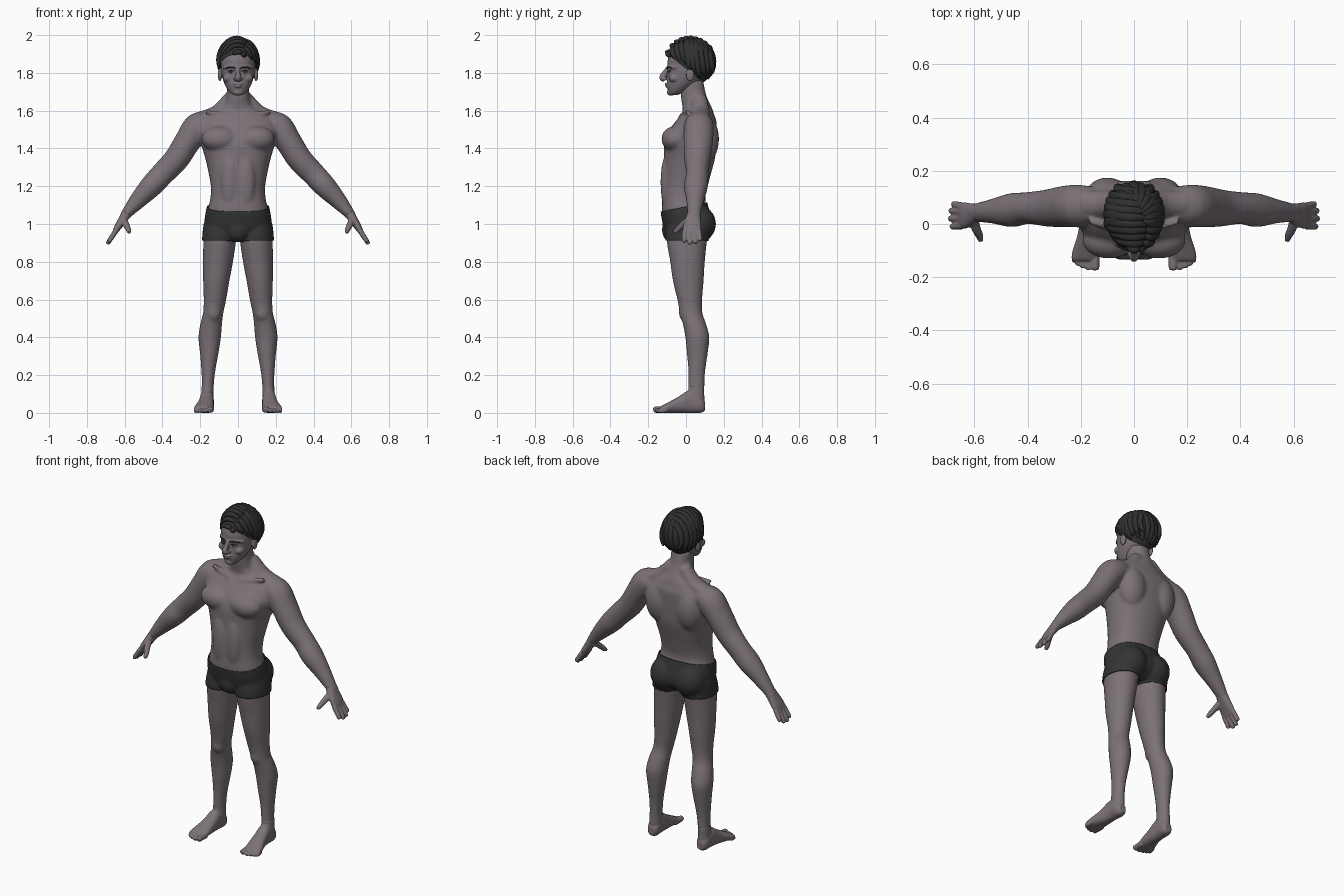
import bpy, bmesh, math, random
from mathutils import Vector, Matrix

random.seed(4)
cube = bpy.data.objects.get("Cube")
if cube:
    bpy.data.objects.remove(cube)
X, Y, Z = Vector((1, 0, 0)), Vector((0, 1, 0)), Vector((0, 0, 1))
SIDES = (1, -1)


def material(name, r, g, b):
    m = bpy.data.materials.new(name)
    m.use_nodes = True
    m.diffuse_color = (r, g, b, 1)
    m.node_tree.nodes["Principled BSDF"].inputs["Base Color"].default_value = (r, g, b, 1)
    return m


skin = material("skin", 0.2, 0.168, 0.188)
cloth = material("dark cloth", 0.033, 0.034, 0.034)
hair_mat = material("dark hair", 0.028, 0.03, 0.029)
eye_mat = material("eye grey", 0.25, 0.24, 0.25)


def spline(pts, sub=4):
    """Catmull-Rom through tuples of position and radii."""
    pts = [Vector(p) for p in pts]
    out = []
    for i in range(len(pts) - 1):
        p1, p2 = pts[i], pts[i + 1]
        p0 = pts[i - 1] if i else p1
        p3 = pts[i + 2] if i + 2 < len(pts) else p2
        for j in range(sub):
            t = j / sub
            out.append(0.5 * (2 * p1 + (p2 - p0) * t + (2 * p0 - 5 * p1 + 4 * p2 - p3) * t ** 2
                              + (3 * p1 - p0 - 3 * p2 + p3) * t ** 3))
    return out + [pts[-1]]


def loft(bm, pts, hint=X, normal=None, n=2.0, s=1, segs=24):
    """Skin rings (x, y, z, radius along hint, other radius)."""
    rows = spline([(p[0] * s, *p[1:]) for p in pts])
    pos = [Vector(r[:3]) for r in rows]
    rings = []
    for i, r in enumerate(rows):
        t = normal or (pos[min(i + 1, len(pos) - 1)] - pos[max(i - 1, 0)]).normalized()
        u = (hint - t * hint.dot(t)).normalized()
        v = t.cross(u)
        ring = []
        for k in range(segs):
            a = math.tau * k / segs
            c, d = math.cos(a), math.sin(a)
            c = math.copysign(abs(c) ** (2 / n), c)
            d = math.copysign(abs(d) ** (2 / n), d)
            ring.append(bm.verts.new(pos[i] + u * c * r[3] + v * d * r[4]))
        rings.append(ring)
    for a, b in zip(rings, rings[1:]):
        for k in range(segs):
            bm.faces.new((a[k], a[(k + 1) % segs], b[(k + 1) % segs], b[k]))
    bm.faces.new(rings[0][::-1])
    bm.faces.new(rings[-1])


def blob(bm, centre, radii, s=1):
    m = Matrix.Translation((centre[0] * s, *centre[1:])) @ Matrix.Diagonal((*radii, 1))
    bmesh.ops.create_uvsphere(bm, u_segments=24, v_segments=16, radius=1, matrix=m)


def finish(name, bm, mat, voxel=0, smooth=8):
    """Make the object; with a voxel size, fuse and soften its pieces."""
    bmesh.ops.recalc_face_normals(bm, faces=bm.faces[:])
    me = bpy.data.meshes.new(name)
    bm.to_mesh(me)
    bm.free()
    ob = bpy.data.objects.new(name, me)
    bpy.context.collection.objects.link(ob)
    if voxel:
        rm = ob.modifiers.new("fuse", 'REMESH')
        rm.mode, rm.voxel_size = 'VOXEL', voxel
        sm = ob.modifiers.new("soften", 'SMOOTH')
        sm.factor, sm.iterations = 0.5, smooth
        dg = bpy.context.evaluated_depsgraph_get()
        me = bpy.data.meshes.new_from_object(ob.evaluated_get(dg), depsgraph=dg)
        ob.modifiers.clear()
        ob.data = me
        for v in me.vertices:
            v.co.z = max(v.co.z, 0)
    me.materials.clear()
    me.materials.append(mat)
    me.shade_smooth()
    return ob


# Body: torso, arms and legs fused into one skin
bm = bmesh.new()
torso = [(.93, .01, .08, .07), (.96, .01, .15, .11), (1.0, .01, .17, .125), (1.07, -.005, .162, .122),
         (1.13, -.012, .147, .114), (1.2, -.005, .144, .12), (1.28, .008, .158, .128),
         (1.35, .018, .174, .136), (1.42, .022, .195, .138), (1.48, .032, .212, .13),
         (1.54, .052, .2, .11), (1.575, .06, .165, .09), (1.6, .063, .12, .08),
         (1.63, .055, .076, .075), (1.68, .04, .061, .068), (1.76, .03, .058, .06)]
loft(bm, [(0, y, z, a, b) for z, y, a, b in torso], X, Z, 2.3, segs=40)
blob(bm, (0, -.075, .97), (.06, .045, .06))
leg = [(.09, .02, 1.0, .085, .11), (.096, .005, .92, .087, .108), (.106, .008, .8, .08, .092),
       (.115, .012, .7, .07, .082), (.122, .02, .6, .06, .066), (.131, .027, .53, .054, .06),
       (.142, .045, .47, .058, .062), (.15, .06, .4, .06, .064), (.152, .06, .32, .05, .056),
       (.157, .057, .22, .037, .045), (.16, .055, .14, .032, .043), (.163, .055, .05, .034, .044)]
arm = [(.15, .07, 1.535, .07, .055), (.21, .068, 1.515, .08, .077), (.265, .065, 1.44, .078, .07),
       (.325, .06, 1.345, .07, .067), (.4, .06, 1.265, .06, .063), (.46, .052, 1.2, .064, .06),
       (.53, .048, 1.125, .047, .046), (.59, .043, 1.055, .036, .029), (.61, .04, 1.03, .034, .024)]
for s in SIDES:
    loft(bm, leg, X, Z, s=s)
    loft(bm, arm, Y, s=s)
    loft(bm, [(.04, .07, 1.67, .04, .035), (.11, .075, 1.59, .05, .04), (.2, .075, 1.555, .05, .04)], Y, s=s)
    loft(bm, [(.03, -.03, 1.57, .012, .012), (.17, .01, 1.595, .012, .012)], Z, s=s)
    blob(bm, (.095, -.06, 1.45), (.1, .07, .068), s)      # chest
    blob(bm, (.1, .1, 1.45), (.085, .075, .13), s)        # shoulder blade
    blob(bm, (.042, -.1, 1.22), (.05, .035, .15), s)      # stomach
    blob(bm, (.08, .065, 1.0), (.085, .086, .09), s)      # seat
    blob(bm, (.128, -.01, .53), (.035, .028, .045), s)    # knee
body = finish("body", bm, skin, .0075, 12)

# Swim trunks: the hip band of the body, trimmed and thickened
bm = bmesh.new()
bm.from_mesh(body.data)
for co, no, up in (((0, -.13, 1.065), (0, -.2, 1), True), ((0, 0, .912), Z, False)):
    bmesh.ops.bisect_plane(bm, geom=bm.verts[:] + bm.edges[:] + bm.faces[:], plane_co=co,
                           plane_no=no, clear_outer=up, clear_inner=not up)
bmesh.ops.delete(bm, geom=[v for v in bm.verts if abs(v.co.x) > .3], context='VERTS')
bm.normal_update()
for v, shift in [(v, v.normal * .002) for v in bm.verts]:
    v.co += shift
trunks = finish("trunks", bm, cloth)
solid = trunks.modifiers.new("thickness", 'SOLIDIFY')
solid.thickness, solid.offset = .006, 1

# Hands and feet
palm = [(.59, .043, 1.055, .034, .027), (.612, .036, 1.02, .042, .023),
        (.635, .032, .985, .049, .019), (.653, .03, .953, .046, .013)]
thumb = [(.605, .018, 1.025, .02, .018), (.592, -.02, .995, .017, .016),
         (.58, -.045, .97, .014, .014), (.575, -.064, .955, .009, .009)]
fingers = [(-.006, -.01, .076), (.02, .02, .088), (.045, .05, .084), (.067, .075, .066)]
foot = [(.163, .1, .035, .02, .025), (.163, .075, .045, .035, .045), (.165, .02, .06, .037, .06),
        (.17, -.04, .043, .042, .043), (.178, -.09, .029, .05, .029), (.184, -.125, .02, .051, .02),
        (.186, -.138, .016, .044, .015)]
toes = [(.147, -.172, .017), (.172, -.172, .012), (.192, -.165, .012), (.21, -.156, .011), (.224, -.144, .01)]
for s, side in zip(SIDES, ("left", "right")):
    bm = bmesh.new()
    loft(bm, palm, Y, n=2.4, s=s)
    loft(bm, thumb, X, s=s)
    for y0, y1, length in fingers:
        base, way = Vector((.645, y0, .967)), Vector((.54, 0, -.84)) * length
        way.y = y1 - y0
        loft(bm, [(*(base + way * t), r, r) for t, r in ((0, .014), (.5, .0135), (.9, .012), (1, .007))], Y, s=s)
    finish(side + "_hand", bm, skin, .004, 4)
    bm = bmesh.new()
    loft(bm, foot, X, -Y, 2.3, s)
    loft(bm, [(.161, .055, .14, .032, .042), (.163, .052, .04, .035, .045)], X, Z, s=s)
    for x, tip, r in toes:
        loft(bm, [(x - .003, -.1, .018, r, r), (x, tip + .025, r, r, r), (x, tip + .006, r, r, r * .9),
                  (x, tip, r * .9, r * .6, r * .5)], X, s=s)
    finish(side + "_foot", bm, skin, .004, 5)

# Head with nose, lips, brow, cheeks and ears
bm = bmesh.new()
skull = [(1.683, -.068, .024, .022), (1.7, -.05, .047, .045), (1.735, -.026, .069, .076),
         (1.78, -.004, .084, .095), (1.83, .012, .091, .111), (1.88, .017, .09, .111),
         (1.94, .02, .072, .085), (1.975, .02, .03, .04)]
loft(bm, [(0, y, z, a, b) for z, y, a, b in skull], X, Z, 2.1, segs=32)
loft(bm, [(0, -.095, 1.825, .01, .012), (0, -.112, 1.797, .012, .016),
          (0, -.126, 1.774, .017, .016), (0, -.112, 1.76, .015, .01)], X)
blob(bm, (0, -.1, 1.741), (.025, .012, .006))
blob(bm, (0, -.099, 1.729), (.021, .012, .007))
blob(bm, (0, -.08, 1.697), (.027, .021, .018))
for s in SIDES:
    blob(bm, (.053, -.06, 1.772), (.027, .03, .024), s)
    blob(bm, (.096, .022, 1.79), (.011, .022, .034), s)
    blob(bm, (.015, -.112, 1.768), (.009, .014, .008), s)
    loft(bm, [(0, -.09, 1.829, .013, .013), (.04, -.08, 1.832, .013, .013), (.075, -.05, 1.825, .01, .01)], Z, s=s)
head = finish("head", bm, skin, .0035, 4)
bpy.context.view_layer.update()


def face_y(x, z):
    hit, loc, _, _ = head.ray_cast(Vector((x, -1, z)), Y)
    return loc.y if hit else -.085


# Eyes, lashes and eyebrows laid on the face
eyes, dark = bmesh.new(), bmesh.new()
for s in SIDES:
    y = face_y(.036 * s, 1.804)
    blob(eyes, (.036, y, 1.804), (.015, .004, .006), s)
    blob(dark, (.036, y - .002, 1.804), (.006, .004, .006), s)
    for z, arch, r, x0, x1 in ((1.809, .003, .0025, .02, .053), (1.824, .007, .004, .014, .064)):
        xs = [x0 + (x1 - x0) * i / 4 for i in range(5)]
        loft(dark, [(x, face_y(x * s, z + arch * math.sin(i * .785)), z + arch * math.sin(i * .785), r, r * .8)
                    for i, x in enumerate(xs)], Z, s=s, segs=8)
finish("eyes", eyes, eye_mat)
finish("eyebrows_and_irises", dark, hair_mat)

# Hair: a trimmed cap with side-parted locks over it
bm = bmesh.new()
C, R = Vector((0, .02, 1.855)), Vector((.105, .128, .131))
blob(bm, C, R * .985)
bmesh.ops.bisect_plane(bm, geom=bm.verts[:] + bm.edges[:] + bm.faces[:], plane_co=(0, 0, 1.822),
                       plane_no=(0, .165, .21), clear_inner=True)
TAPER = (.45, .9, 1, 1, .85, .3)
for i in range(10):
    ly = -.116 + .024 * i
    k = math.sqrt(1 - (ly / R.y) ** 2)
    line = 1.82 - .786 * (ly + C.y)
    drop = math.asin(max(-.6, min(.75, (line - C.z) / (R.z * k))))
    for end in (math.pi - drop, drop):
        lock = []
        stop = end + random.uniform(-.1, .1)
        for j, w in enumerate(TAPER):
            t = j / 5
            a = 1.1 + (stop - 1.1) * t
            lock.append((R.x * k * math.cos(a), C.y + ly + .025 * t * t, C.z + R.z * k * math.sin(a),
                         .019 * w, .013 * w))
        loft(bm, lock, Y, segs=10)
# Locks falling down the back
for i in range(13):
    a = math.radians(-5 + 190 * i / 12)
    stop = 1.75 + .55 * max(0, math.sin(a)) + random.uniform(-.08, .08)
    lock = []
    for j, w in enumerate(TAPER):
        p = .35 + (stop - .35) * j / 5
        q = a + .25 * (j / 5 - .5)
        d = Vector((math.sin(p) * math.cos(q), math.sin(p) * math.sin(q), math.cos(p)))
        lock.append((*(C + d * R), .02 * w, .013 * w))
    side = Vector((-math.sin(a), math.cos(a), 0))
    loft(bm, lock, side, segs=10)
finish("hair", bm, hair_mat)
